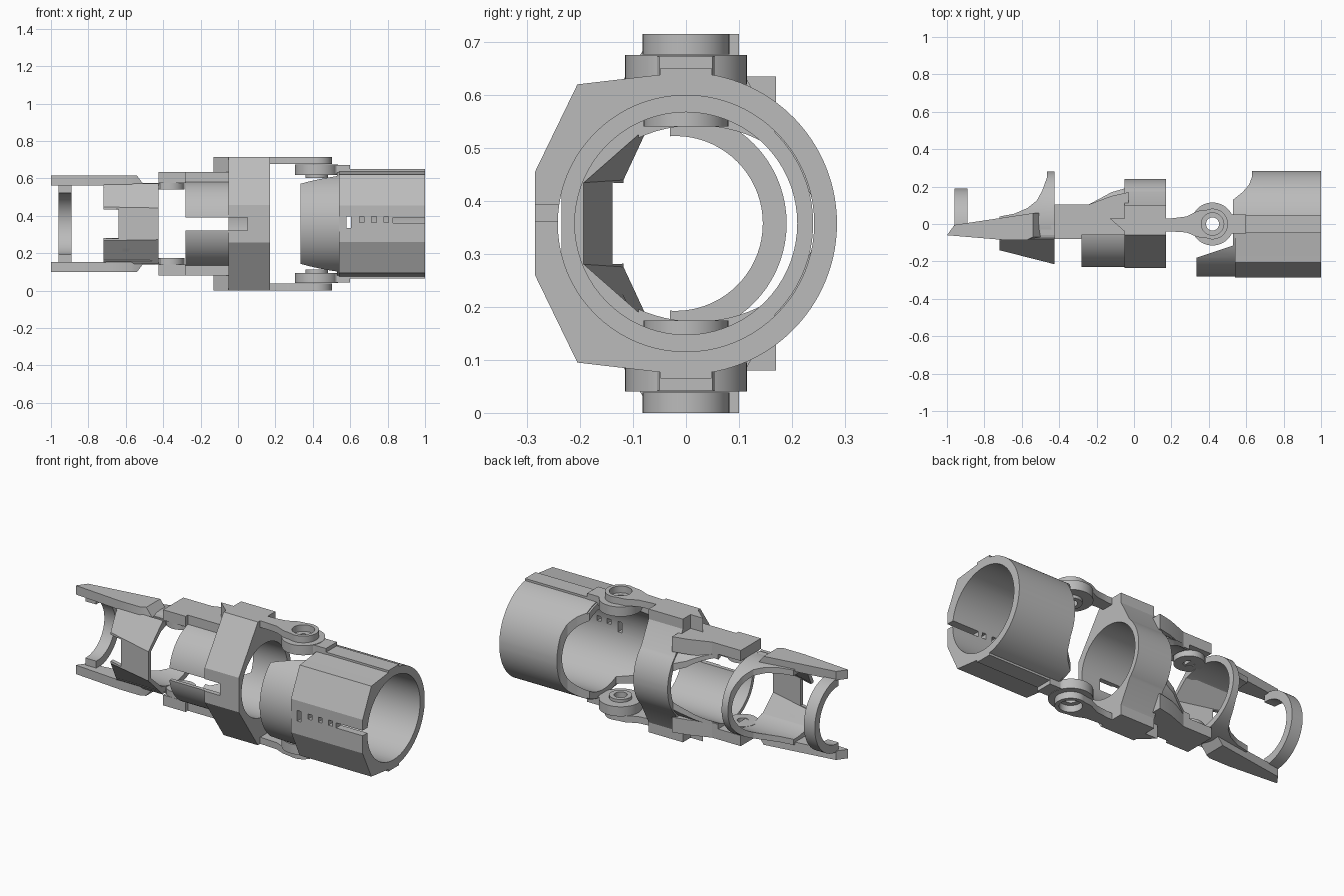
import bpy, bmesh
from math import sin, cos, radians, tau

MID = 0.3575  # height of the long axis

cube = bpy.data.objects.get("Cube")
if cube:
    bpy.data.objects.remove(cube, do_unlink=True)

grey = bpy.data.materials.new("light_grey")
grey.use_nodes = True
grey.diffuse_color = (0.5, 0.5, 0.5, 1)
grey.node_tree.nodes["Principled BSDF"].inputs["Base Color"].default_value = (0.5, 0.5, 0.5, 1)


def loft(name, rings):
    """Closed solid through matching rings of 3D points."""
    bm = bmesh.new()
    loops = [[bm.verts.new((x, y, z + MID)) for x, y, z in r] for r in rings]
    for a, b in zip(loops, loops[1:]):
        for i in range(len(a)):
            j = (i + 1) % len(a)
            bm.faces.new((a[i], a[j], b[j], b[i]))
    bm.faces.new(loops[0][::-1])
    bm.faces.new(loops[-1])
    bmesh.ops.recalc_face_normals(bm, faces=bm.faces)
    mesh = bpy.data.meshes.new(name)
    bm.to_mesh(mesh)
    bm.free()
    mesh.materials.append(grey)
    ob = bpy.data.objects.new(name, mesh)
    bpy.context.collection.objects.link(ob)
    return ob


def along_x(name, pts, lo, hi):
    return loft(name, [[(x, y, z) for y, z in pts] for x in (lo, hi)])


def along_z(name, pts, lo, hi):
    return loft(name, [[(x, y, z) for x, y in pts] for z in (lo, hi)])


def box(name, x, y, z):
    return along_x(name, [(y[0], z[0]), (y[1], z[0]), (y[1], z[1]), (y[0], z[1])], *x)


def arc(ra, rb, start=0, end=None, ca=0, n=72):
    if end is None:
        return [(ca + ra * cos(tau * i / n), rb * sin(tau * i / n)) for i in range(n)]
    return [(ca + ra * cos(radians(start + (end - start) * i / n)),
             rb * sin(radians(start + (end - start) * i / n))) for i in range(n + 1)]


def combine(ob, other, op="DIFFERENCE"):
    mod = ob.modifiers.new("cut", "BOOLEAN")
    mod.operation, mod.solver, mod.object = op, "EXACT", other
    bpy.context.view_layer.objects.active = ob
    bpy.ops.object.modifier_apply(modifier="cut")
    bpy.data.objects.remove(other, do_unlink=True)


def trim(ob, plan):
    """Keep only what lies inside a plan outline."""
    combine(ob, along_z("trimmer", plan, -0.5, 0.5), "INTERSECT")


def mirrored(half):
    return half + [(y, -z) for y, z in reversed(half)]


def bore(ob, outline):
    combine(ob, along_x("bore", outline, -1.2, 1.2))


# Large sleeve: faceted front, round back, with a rounded lip in front
half = arc(0.285, 0.285, 0, 100, n=32)[1:] + [(-0.205, 0.2625), (-0.285, 0.0975)]
sleeve = along_x("large_sleeve", mirrored(half), 0.54, 1.0)
combine(sleeve, along_x("lip", arc(0.28, 0.28, n=80), 0.335, 0.65), "UNION")
bore(sleeve, arc(0.242, 0.242, n=80))
trim(sleeve, [(0.335, -0.4), (1.1, -0.4), (1.1, 0.4), (0.63, 0.4), (0.63, 0.25), (0.615, 0.21),
              (0.58, 0.17), (0.53, 0.13), (0.53, -0.115), (0.335, -0.18)])
combine(sleeve, box("slit", (0.83, 1.1), (-0.4, -0.15), (0.005, 0.035)))
combine(sleeve, box("tall_window", (0.58, 0.605), (-0.4, -0.15), (-0.022, 0.04)))
for x in (0.65, 0.715, 0.78):
    combine(sleeve, box("window", (x, x + 0.025), (-0.4, -0.15), (0.008, 0.038)))

# Middle ring: angular front, boxed top and bottom, round back
half = arc(0.24, 0.24, 0, 45, n=16)[1:] + [(0.10, 0.3), (0.10, 0.3575), (-0.06, 0.3575),
                                          (-0.235, 0.1)]
ring = along_x("middle_ring", mirrored(half), -0.05, 0.17)
bore(ring, arc(0.21, 0.21))
combine(ring, box("ring_notch", (-0.1, 0.05), (-0.4, -0.1), (-0.035, 0.035)))

# Half sleeve running back from the middle ring
shell = along_x("half_sleeve", arc(0.232, 0.232), -0.28, -0.04)
bore(shell, arc(0.21, 0.21))
trim(shell, [(-0.3, -0.4), (0, -0.4), (0, 0.2), (-0.05, 0.19), (-0.12, 0.17), (-0.25, 0.1),
             (-0.3, 0.1)])
combine(shell, box("sleeve_slot", (-0.4, 0.1), (-0.4, -0.1), (-0.035, 0.035)))

# Tip section: tapering ring, slanted front plate and end hoop
collar = along_x("tip_collar", arc(0.26, 0.218, ca=0.02), -0.72, -0.425)
bore(collar, arc(0.225, 0.185, ca=0.02))
trim(collar, [(-0.72, -0.09), (-0.4, -0.09), (-0.4, 0.4), (-0.465, 0.4), (-0.465, 0.25),
              (-0.49, 0.18), (-0.52, 0.125), (-0.57, 0.085), (-0.64, 0.055), (-0.72, 0.04)])


def plate_section(x, depth, flat):
    half = [(-0.08, 0.215), (-depth, flat)]
    inner = [(-0.07, 0.185), (0.022 - depth, flat - 0.008)]
    loop = mirrored(half) + [(y, -z) for y, z in inner] + inner[::-1]
    return [(x, y, z) for y, z in loop]


plate = loft("tip_front_plate", [plate_section(-0.72, 0.14, 0.09), plate_section(-0.425, 0.215, 0.085)])
combine(plate, along_x("plate_notch", [(-0.4, -0.09), (0, -0.07), (0, 0.07), (-0.4, 0.09)], -0.8, -0.64))

hoop = along_x("tip_hoop", arc(0.21, 0.212, ca=-0.02), -0.96, -0.89)
bore(hoop, arc(0.165, 0.165, ca=-0.02))
trim(hoop, [(-1, -0.03), (-0.8, -0.03), (-0.8, 0.4), (-1, 0.4)])

# Paired hinges, arms and rails above and below
for s, side in ((1, "upper"), (-1, "lower")):
    def disc(name, x, r, lo, hi, hole=0):
        ob = along_z(name, arc(r, r, ca=x, n=48), s * lo, s * hi)
        if hole:
            combine(ob, along_z("hole", arc(hole, hole, ca=x, n=32), -0.5, 0.5))
        return ob

    # Hinge of the large sleeve
    disc(side + "_sleeve_hinge", 0.42, 0.115, 0.262, 0.3175, 0.035)
    disc(side + "_hinge_boss", 0.42, 0.06, 0.245, 0.27, 0.035)
    along_z(side + "_hinge_tab", [(0.47, -0.08), (0.53, -0.05), (0.6, -0.05), (0.6, 0.05),
                                  (0.53, 0.05), (0.47, 0.08)], s * 0.265, s * 0.315)
    box(side + "_sleeve_rail", (0.55, 1.0), (-0.048, 0.048), (s * 0.262, s * 0.293))

    # Arm from the middle ring out to the hinge
    arm = along_z(side + "_ring_arm", [(0.1, -0.04), (0.2, -0.04), (0.28, -0.045), (0.34, -0.07),
                                       (0.42, -0.08), (0.42, 0.08), (0.34, 0.07), (0.28, 0.04),
                                       (0.2, 0.03), (0.1, 0.03)], s * 0.319, s * 0.3575)
    combine(arm, along_z("eye", arc(0.082, 0.082, ca=0.42, n=48), s * 0.319, s * 0.3575), "UNION")
    combine(arm, along_z("hole", arc(0.06, 0.06, ca=0.42, n=32), -0.5, 0.5))
    along_z(side + "_ring_spur", [(-0.13, 0.03), (-0.05, -0.04), (0, -0.04), (0, 0.03)],
            s * 0.277, s * 0.3575)

    # Arm of the half sleeve and the tip hinge inside it
    rear = along_z(side + "_rear_arm", [(-0.425, -0.08), (-0.28, -0.08), (-0.28, -0.06), (-0.03, -0.06),
                                        (-0.03, 0.17), (-0.12, 0.15), (-0.24, 0.105), (-0.425, 0.105)],
                   s * 0.19, s * 0.2775)
    bore(rear, arc(0.214, 0.214))
    combine(rear, box("recess", (-0.5, -0.28), (-0.3, 0.3), (s * 0.1, s * 0.217)))
    disc(side + "_tip_hinge", -0.365, 0.08, 0.183, 0.217, 0.03)
    box(side + "_tip_hinge_tab", (-0.5, -0.36), (-0.06, 0.06), (s * 0.186, s * 0.214))

    # Tapered rail along the tip
    plan = [(-1.0, -0.06), (-0.7, -0.085), (-0.57, -0.085), (-0.5, -0.07), (-0.5, 0.058), (-0.96, -0.005)]
    top = [(x - (0.04 if x > -0.55 else 0), y) for x, y in plan]
    loft(side + "_tip_rail", [[(x, y, s * 0.205) for x, y in plan],
                              [(x, y, s * 0.257) for x, y in top]])

# Smooth the round faces and keep edges crisp
bpy.ops.object.select_all(action="DESELECT")
for ob in bpy.context.collection.objects:
    if ob.type == "MESH":
        ob.select_set(True)
        bpy.context.view_layer.objects.active = ob
bpy.ops.object.shade_smooth_by_angle(angle=radians(20))
